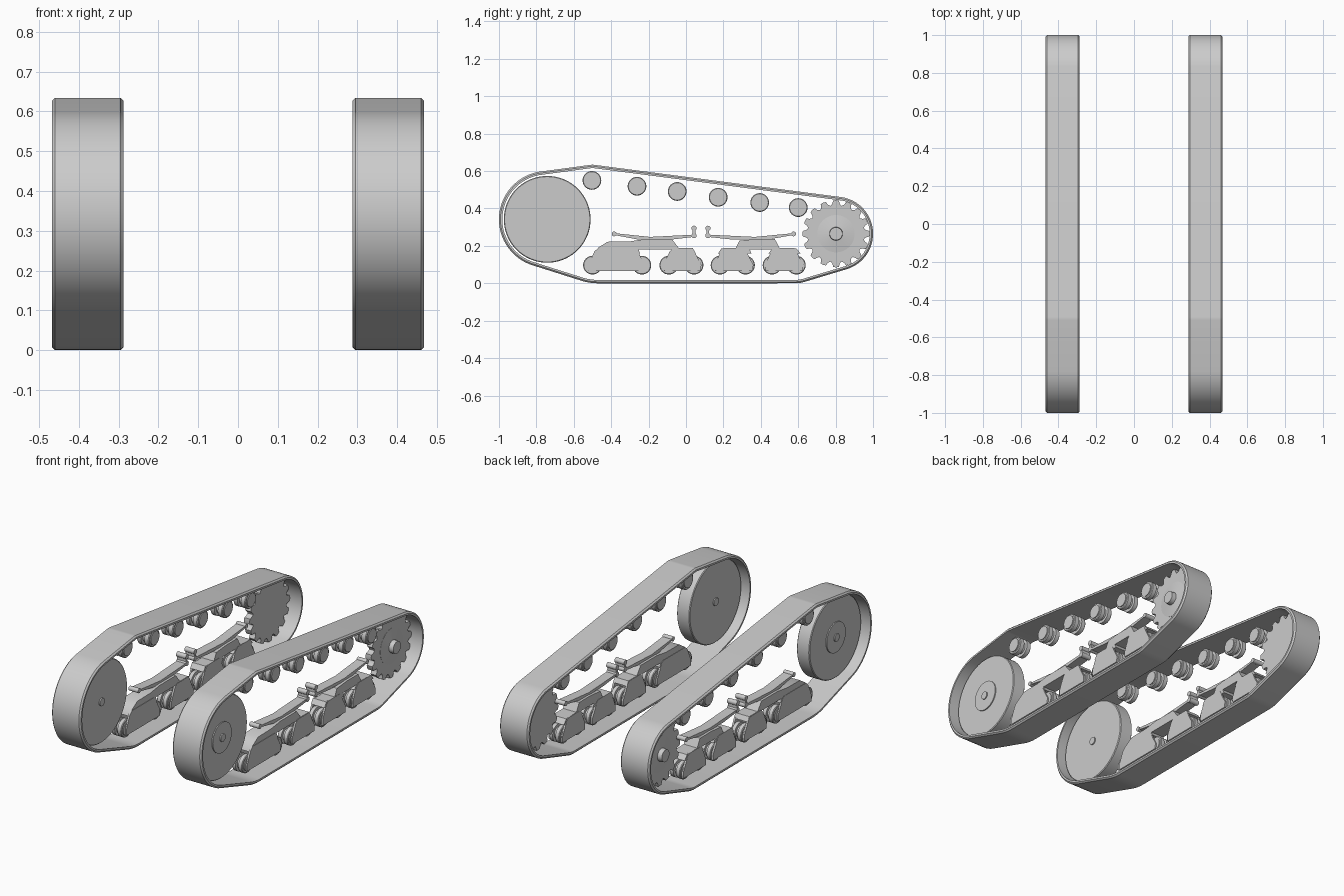
import bpy, bmesh
from math import cos, sin, pi, radians
from mathutils import Vector

if "Cube" in bpy.data.objects:
    bpy.data.objects.remove(bpy.data.objects["Cube"], do_unlink=True)

MID = 0.378  # distance of each track centre from the model centre

grey = bpy.data.materials.new("plain_grey")
grey.use_nodes = True
GREY = (0.6, 0.6, 0.6, 1)
grey.diffuse_color = GREY
grey.node_tree.nodes["Principled BSDF"].inputs["Base Color"].default_value = GREY


def finish(name, bm):
    """Turn a bmesh into a smooth-shaded part mirrored to both tracks."""
    bmesh.ops.recalc_face_normals(bm, faces=bm.faces)
    mesh = bpy.data.meshes.new(name)
    bm.to_mesh(mesh)
    bm.free()
    mesh.materials.append(grey)
    ob = bpy.data.objects.new(name, mesh)
    bpy.context.collection.objects.link(ob)
    bpy.ops.object.select_all(action='DESELECT')
    bpy.context.view_layer.objects.active = ob
    ob.select_set(True)
    bpy.ops.object.shade_smooth_by_angle(angle=radians(35))
    ob.modifiers.new("both_tracks", 'MIRROR').use_mirror_merge = False
    return ob


def wrap(bm, circles, profile, n, closed=False):
    """Sweep (x, offset) steps round the belt line enclosing circles (y, z, r)."""
    rings = []
    for x, off in profile:
        ring = []
        for i in range(n):
            d = Vector((cos(2 * pi * i / n), sin(2 * pi * i / n)))
            y, z, r = max(circles, key=lambda c: c[0] * d.x + c[1] * d.y + c[2])
            ring.append(bm.verts.new((MID + x, y + (r + off) * d.x, z + (r + off) * d.y)))
        rings.append(ring)
    pairs = list(zip(rings, rings[1:]))
    if closed:
        pairs.append((rings[-1], rings[0]))
    else:
        bm.faces.new(rings[0])
        bm.faces.new(rings[-1])
    for a, b in pairs:
        for i in range(n):
            j = (i + 1) % n
            bm.faces.new((a[i], a[j], b[j], b[i]))


def lathe(bm, y, z, profile, n=40):
    wrap(bm, [(y, z, 0)], profile, n)


def slab(bm, outline, x0, x1):
    """Extrude a (y, z) outline between two x positions."""
    low, high = ([bm.verts.new((MID + x, y, z)) for y, z in outline] for x in (x0, x1))
    bm.faces.new(low)
    bm.faces.new(high)
    for i in range(len(low)):
        j = (i + 1) % len(low)
        bm.faces.new((low[i], low[j], high[j], high[i]))


# Belt: wraps the idler, first return roller, lower bends and sprocket
bm = bmesh.new()
W, T, B = 0.0905, 0.018, 0.008
belt_line = [(-0.742, 0.342, 0.258), (-0.5, 0.55, 0.084), (-0.47, 0.3, 0.3),
             (0.58, 0.2, 0.2), (0.802, 0.265, 0.198)]
wrap(bm, belt_line, [(-W, -T), (-W, -B), (B - W, 0), (W - B, 0), (W, -B), (W, -T)], 128, True)
finish("track_belt", bm)

# Idler wheel with hub disc outside and a pin through it
bm = bmesh.new()
lathe(bm, -0.742, 0.342, [(-0.043, 0.228), (-0.039, 0.232), (0.033, 0.232), (0.037, 0.228)], 72)
finish("idler_wheel", bm)
bm = bmesh.new()
lathe(bm, -0.742, 0.342, [(0.03, 0.085), (0.043, 0.085), (0.043, 0.08)], 48)
lathe(bm, -0.742, 0.342, [(-0.049, 0.022), (0.049, 0.022)], 24)
finish("idler_hub", bm)

# Drive sprocket with rounded notches between the teeth
bm = bmesh.new()
TEETH, SY, SZ = 16, 0.802, 0.265
steps = [(-0.22, 0.178), (0, 0.18), (0.22, 0.178), (0.29, 0.164), (0.4, 0.155),
         (0.5, 0.152), (0.6, 0.155), (0.71, 0.164)]
outline = []
for k in range(TEETH):
    for t, r in steps:
        a = 2 * pi * (k + t) / TEETH
        outline.append((SY + r * cos(a), SZ + r * sin(a)))
slab(bm, outline, -0.015, 0.02)
finish("drive_sprocket", bm)
bm = bmesh.new()
lathe(bm, SY, SZ, [(0.018, 0.1), (0.021, 0.1), (0.03, 0.036), (0.056, 0.034), (0.056, 0.028)], 32)
finish("sprocket_hub", bm)

# Grooved rollers: a row under the top run, a row on the ground run
roller = [(-0.043, 0.038), (-0.038, 0.038), (-0.038, 0.046), (-0.034, 0.05), (-0.01, 0.05),
          (-0.01, 0.034), (0.01, 0.034), (0.01, 0.05), (0.034, 0.05), (0.038, 0.046),
          (0.038, 0.038), (0.043, 0.038)]
bm = bmesh.new()
for y, z in [(-0.503, 0.55), (-0.262, 0.519), (-0.047, 0.491),
             (0.172, 0.46), (0.394, 0.432), (0.6, 0.405)]:
    lathe(bm, y, z, roller)
finish("return_rollers", bm)
bm = bmesh.new()
for y in (-0.5, -0.236, -0.092, 0.043, 0.182, 0.318, 0.46, 0.59):
    lathe(bm, y, 0.097, [(x * 0.85, r) for x, r in roller])
finish("road_wheels", bm)

# Bogies: side plates over the wheels, joined by a beam
rear_beam = [(-0.47, 0.19), (-0.42, 0.222), (-0.3, 0.224), (-0.22, 0.236), (-0.075, 0.236),
             (-0.04, 0.19), (0.035, 0.19), (0.05, 0.165), (-0.06, 0.165), (-0.08, 0.182),
             (-0.255, 0.182), (-0.245, 0.16), (-0.485, 0.16)]
front_beam = [(0.19, 0.187), (0.265, 0.187), (0.285, 0.228), (0.37, 0.236), (0.475, 0.236),
              (0.5, 0.19), (0.59, 0.187), (0.612, 0.16), (0.44, 0.16), (0.46, 0.182),
              (0.34, 0.182), (0.35, 0.16), (0.172, 0.16)]


def truck(y0, y1):
    """Rounded side plate spanning one wheel pair."""
    return [(y0, 0.066), (y1, 0.066), (y1 + 0.002, 0.1), (y1 - 0.02, 0.14),
            (y1 - 0.035, 0.175), (y1 - 0.05, 0.188), (y0 + 0.05, 0.188),
            (y0 + 0.03, 0.17), (y0 + 0.012, 0.13), (y0, 0.1)]


bm = bmesh.new()
for beam in (rear_beam, front_beam):
    slab(bm, beam, -0.042, 0.042)
for y0, y1 in ((-0.52, -0.222), (-0.118, 0.08), (0.155, 0.358), (0.425, 0.625)):
    for x in (-0.044, 0.034):
        slab(bm, truck(y0, y1), x, x + 0.01)
finish("suspension_bogies", bm)

# Leaf springs: a bowed strip with rolled ends and an upright shackle
bm = bmesh.new()
for tip, end in ((-0.384, 0.043), (0.575, 0.117)):
    def at(t):
        return tip + (end - tip) * t
    strip = [(at(0), 0.268), (at(0.45), 0.248), (at(1), 0.26),
             (at(1), 0.248), (at(0.72), 0.234), (at(0.3), 0.234), (at(0), 0.258)]
    slab(bm, strip, -0.028, 0.028)
    shackle = [(end - 0.007, 0.25), (end + 0.007, 0.25), (end + 0.007, 0.295), (end - 0.007, 0.295)]
    slab(bm, shackle, -0.028, 0.028)
    for y, z, r in ((tip, 0.264, 0.013), (end, 0.255, 0.014), (end, 0.294, 0.014)):
        lathe(bm, y, z, [(-0.03, r), (0.03, r)], 16)
finish("leaf_springs", bm)
